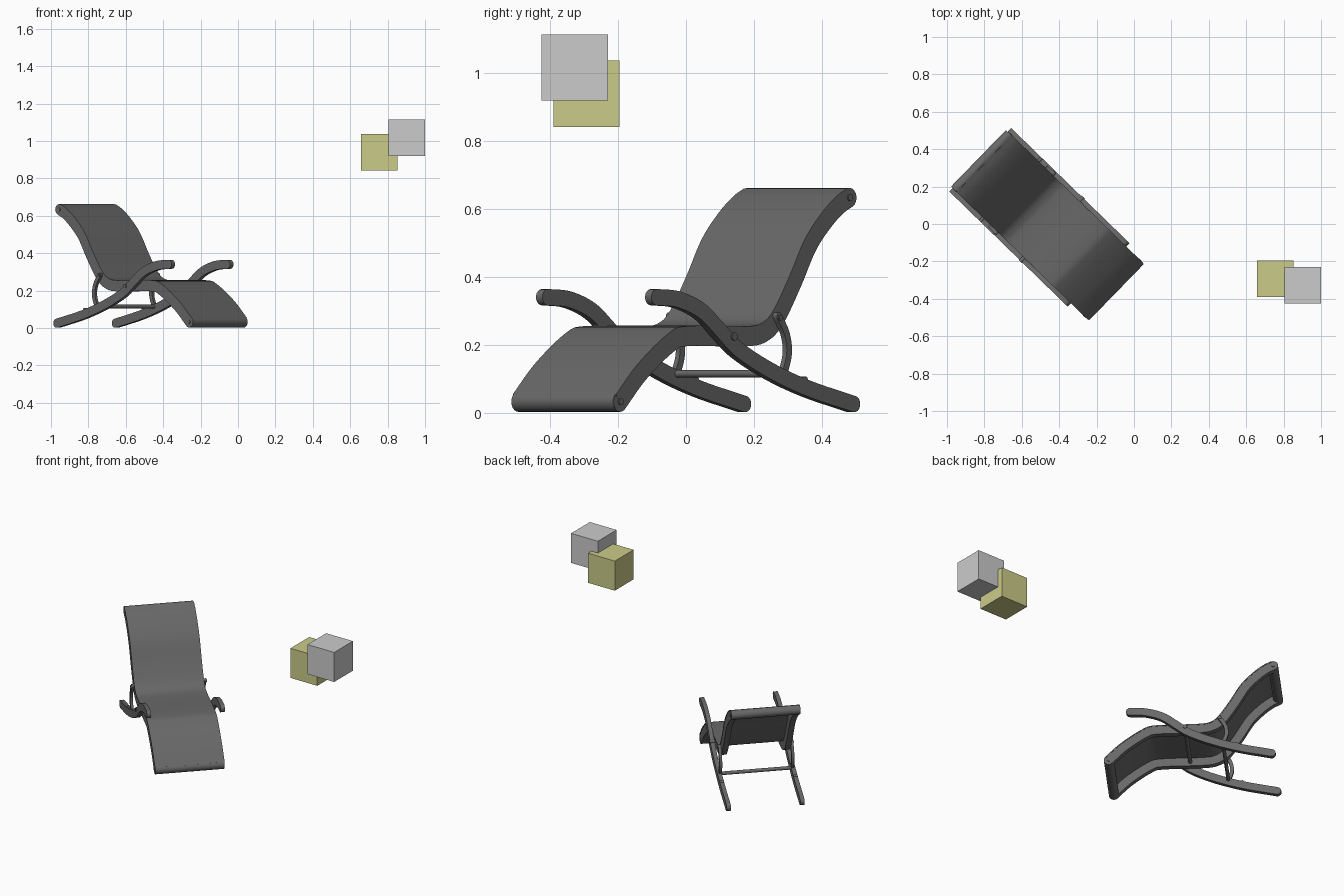
import bpy, bmesh, math
from mathutils import Vector, Matrix

if "Cube" in bpy.data.objects:
    bpy.data.objects.remove(bpy.data.objects["Cube"])


def material(name, r, g, b):
    m = bpy.data.materials.new(name)
    m.use_nodes = True
    m.diffuse_color = (r, g, b, 1)
    m.node_tree.nodes["Principled BSDF"].inputs["Base Color"].default_value = (r, g, b, 1)
    return m


CHARCOAL = material("charcoal", 0.14, 0.14, 0.14)
GREY = material("light grey", 0.6, 0.6, 0.6)
YELLOW = material("dull yellow", 0.6, 0.6, 0.25)

# Lounger frame: local x runs across the seat, local y from foot to head
TURN = Matrix.Rotation(math.radians(45.8), 4, "Z") @ Matrix.Translation((-0.327, 0, 0))


def finish(name, bm, mat, matrix=TURN):
    bmesh.ops.recalc_face_normals(bm, faces=bm.faces)
    me = bpy.data.meshes.new(name)
    bm.to_mesh(me)
    bm.free()
    me.materials.append(mat)
    ob = bpy.data.objects.new(name, me)
    bpy.context.collection.objects.link(ob)
    ob.matrix_world = matrix
    bpy.context.view_layer.objects.active = ob
    bpy.ops.object.select_all(action="DESELECT")
    ob.select_set(True)
    bpy.ops.object.shade_smooth_by_angle(angle=math.radians(35))
    return ob


def smooth_path(points, steps=6):
    """Catmull-Rom curve through side-view (y, z) points."""
    p = [Vector(q) for q in points]
    p = [2 * p[0] - p[1]] + p + [2 * p[-1] - p[-2]]
    out = []
    for a, b, c, d in zip(p, p[1:], p[2:], p[3:]):
        for i in range(steps):
            t = i / steps
            out.append(0.5 * (2 * b + (c - a) * t + (2 * a - 5 * b + 4 * c - d) * t ** 2
                              + (3 * b - a - 3 * c + d) * t ** 3))
    return out + [p[-2]]


def normals(path):
    out = []
    for i in range(len(path)):
        t = (path[min(i + 1, len(path) - 1)] - path[max(i - 1, 0)]).normalized()
        out.append(Vector((-t.y, t.x)))
    return out


def extrude_outline(name, outline, x0, x1):
    bm = bmesh.new()
    face = bm.faces.new([bm.verts.new((x0, q.x, q.y)) for q in outline])
    new = bmesh.ops.extrude_face_region(bm, geom=[face])["geom"]
    bmesh.ops.translate(bm, vec=(x1 - x0, 0, 0),
                        verts=[v for v in new if isinstance(v, bmesh.types.BMVert)])
    # the extrude keeps the first face, so both ends stay capped
    return finish(name, bm, CHARCOAL)


def round_cap(centre, start, radius):
    a = math.atan2(start.y, start.x)
    return [centre + radius * Vector((math.cos(a - math.pi * k / 8), math.sin(a - math.pi * k / 8)))
            for k in range(1, 8)]


def bar(name, path, radius, x0, x1):
    """Flat bar that follows a path and has rounded ends."""
    n = normals(path)
    top = [p + radius * q for p, q in zip(path, n)]
    low = [p - radius * q for p, q in zip(path, n)]
    outline = top + round_cap(path[-1], n[-1], radius) + low[::-1] + round_cap(path[0], -n[0], radius)
    return extrude_outline(name, outline, x0, x1)


def rod(name, y, z, radius, x0, x1, sides=20):
    bm = bmesh.new()
    bmesh.ops.create_cone(bm, cap_ends=True, segments=sides, radius1=radius, radius2=radius,
                          depth=x1 - x0, matrix=Matrix.Translation(((x0 + x1) / 2, y, z))
                          @ Matrix.Rotation(math.pi / 2, 4, "Y"))
    return finish(name, bm, CHARCOAL)


seat = smooth_path([(-0.157, 0.033), (-0.065, 0.122), (0.057, 0.207), (0.133, 0.226),
                    (0.366, 0.225), (0.45, 0.237), (0.509, 0.281), (0.581, 0.387),
                    (0.644, 0.493), (0.708, 0.563), (0.766, 0.61), (0.812, 0.634)])
rocker = smooth_path([(-0.03, 0.341), (0.063, 0.334), (0.16, 0.301), (0.24, 0.243),
                      (0.316, 0.187), (0.451, 0.125), (0.611, 0.072), (0.805, 0.026)])
strut = smooth_path([(0.497, 0.285), (0.53, 0.231), (0.538, 0.172), (0.515, 0.105)])

# Side parts, repeated on both sides
for side, label in ((1, "left"), (-1, "right")):
    def across(a, b):
        return sorted((side * a, side * b))
    bar(label + "_seat_rail", seat, 0.029, *across(0.175, 0.21))
    bar(label + "_rocker_arm", rocker, 0.024, *across(0.211, 0.237))
    bar(label + "_back_strut", strut, 0.011, *across(0.211, 0.228))
    rod(label + "_pivot_bolt", 0.295, 0.225, 0.012, *across(0.2, 0.241))
    rod(label + "_strut_bolt", 0.5, 0.28, 0.008, *across(0.2, 0.232))
    for part, p in (("foot", seat[0]), ("head", seat[-1])):
        rod(label + "_" + part + "_bolt", p.x, p.y, 0.01, *across(0.2, 0.214))
    rod(label + "_stop_peg", 0.6, 0.098, 0.009, *across(0.212, 0.236))

# Sling fabric lying over the rails
n = normals(seat)
sling = [p + 0.03 * q for p, q in zip(seat, n)] + [p + 0.024 * q for p, q in zip(seat, n)][::-1]
extrude_outline("sling_fabric", sling, -0.212, 0.212)

# Cross bars
rod("foot_roll", seat[0].x, seat[0].y, 0.03, -0.209, 0.209)
rod("head_roll", seat[-1].x, seat[-1].y, 0.029, -0.209, 0.209)
rod("seat_cross_bar", 0.295, 0.222, 0.012, -0.2, 0.2)
rod("lower_cross_bar", 0.517, 0.115, 0.011, -0.225, 0.225)

# Two floating cubes
for name, mat, centre in (("grey_cube", GREY, (0.902, -0.328, 1.018)),
                          ("yellow_cube", YELLOW, (0.754, -0.293, 0.94))):
    bm = bmesh.new()
    bmesh.ops.create_cube(bm, size=0.195)
    finish(name, bm, mat, Matrix.Translation(centre))
